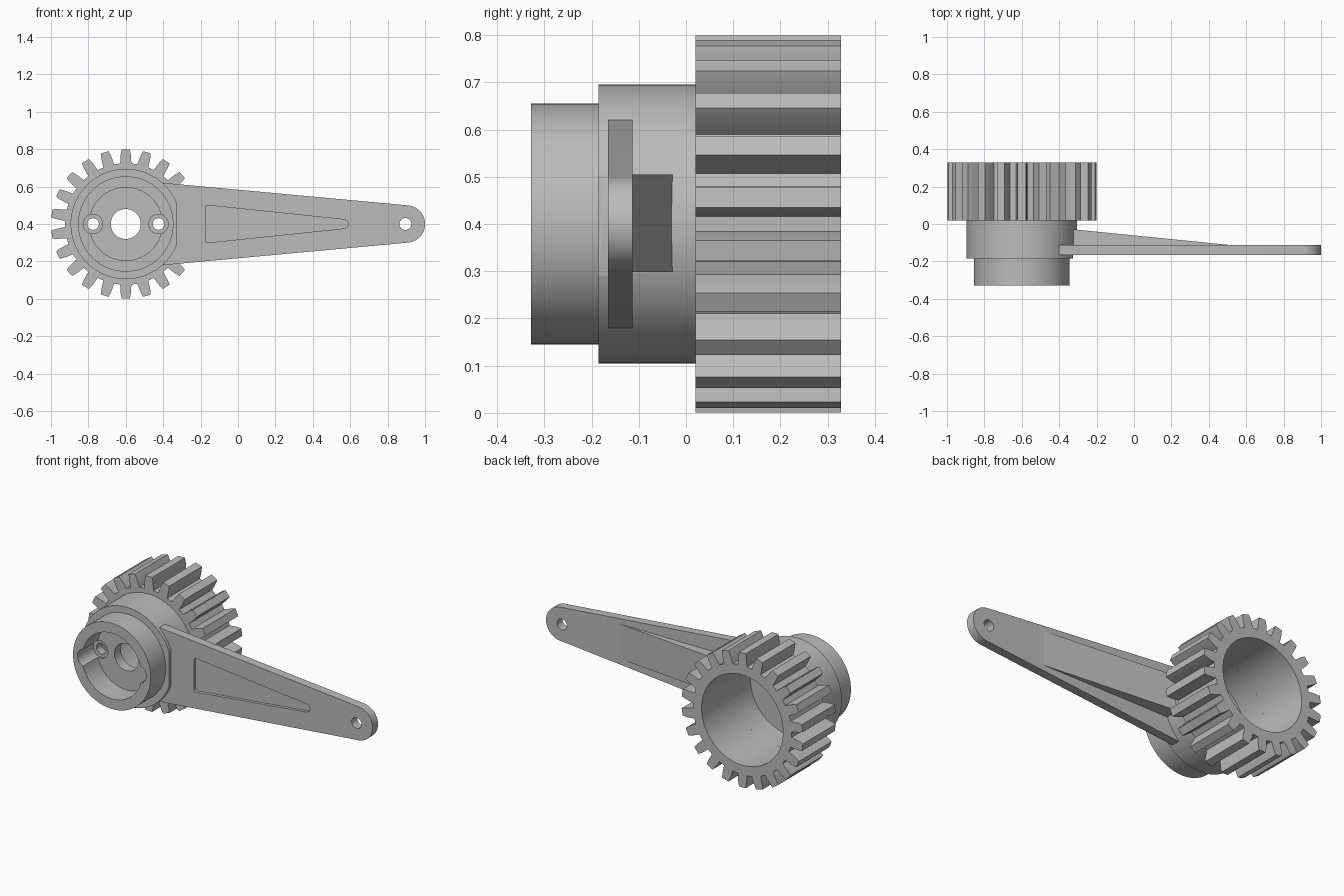
import bpy
import bmesh
from math import sin, cos, pi, radians

old = bpy.data.objects.get("Cube")
if old:
    bpy.data.objects.remove(old, do_unlink=True)

CX, CZ = -0.6, 0.4      # shaft axis, running along y
BORE = 0.268

grey = bpy.data.materials.new("plain_grey")
grey.use_nodes = True
grey.diffuse_color = (0.5, 0.5, 0.5, 1)
grey.node_tree.nodes["Principled BSDF"].inputs["Base Color"].default_value = (0.5, 0.5, 0.5, 1)


def finish(name, bm):
    bmesh.ops.recalc_face_normals(bm, faces=bm.faces)
    mesh = bpy.data.meshes.new(name)
    bm.to_mesh(mesh)
    bm.free()
    mesh.materials.append(grey)
    ob = bpy.data.objects.new(name, mesh)
    bpy.context.collection.objects.link(ob)
    return ob


def prism(name, points, y0, y1):
    """Extrude an (x, z) outline along y."""
    bm = bmesh.new()
    face = bm.faces.new([bm.verts.new((x, y0, z)) for x, z in points])
    new = bmesh.ops.extrude_face_region(bm, geom=[face])["geom"]
    bmesh.ops.translate(bm, vec=(0, y1 - y0, 0),
                        verts=[v for v in new if isinstance(v, bmesh.types.BMVert)])
    return finish(name, bm)


def arc(x, z, r, start=0, end=360, n=48):
    full = end - start == 360
    steps = n if full else n + 1
    return [(x + r * cos(radians(start + (end - start) * i / n)),
             z + r * sin(radians(start + (end - start) * i / n))) for i in range(steps)]


def tube(name, rings, closed=True):
    """Skin equal-length rings of (x, y, z) points, wrapping last to first."""
    bm = bmesh.new()
    loops = [[bm.verts.new(p) for p in ring] for ring in rings]
    for a, b in zip(loops, loops[1:] + loops[:1]):
        for i in range(len(a)):
            j = (i + 1) % len(a)
            bm.faces.new((a[i], a[j], b[j], b[i]))
    return finish(name, bm)


def boolean(ob, tool, operation="DIFFERENCE"):
    mod = ob.modifiers.new("cut", "BOOLEAN")
    mod.operation, mod.solver, mod.object = operation, "EXACT", tool
    bpy.context.view_layer.objects.active = ob
    bpy.ops.object.modifier_apply(modifier=mod.name)


def smooth(ob):
    bpy.ops.object.select_all(action="DESELECT")
    ob.select_set(True)
    bpy.context.view_layer.objects.active = ob
    bpy.ops.object.shade_smooth_by_angle(angle=radians(25))


# Gear ring: 22 teeth around a round bore
TEETH = 22
flank = [(0.325, 5.3), (0.345, 4.8), (0.375, 4.1), (0.4, 3.1)]
polar = []
for t in range(TEETH):
    mid = 90 + t * 360 / TEETH
    polar += [(r, mid - a) for r, a in flank] + [(r, mid + a) for r, a in reversed(flank)]


def ring(y, radius=None):
    return [(CX + (radius or r) * cos(radians(a)), y, CZ + (radius or r) * sin(radians(a)))
            for r, a in polar]


gear = tube("gear_ring", [ring(0.02), ring(0.328), ring(0.328, BORE), ring(0.02, BORE)])

# Stepped hub: front collar with recess, web with shaft hole, rear bore
profile = [(0.08, -0.19), (0.195, -0.19), (0.195, -0.328), (0.255, -0.328),
           (0.255, -0.185), (0.295, -0.185), (0.295, 0.02), (BORE, 0.02),
           (BORE, -0.13), (0.08, -0.13)]
hub = tube("hub", [[(x, y, z) for x, z in arc(CX, CZ, r, n=96)] for r, y in profile])

# Lever arm with rounded tip and a tapered stiffening rib behind it
arm = prism("lever_arm", [(-0.4, 0.18)] + arc(0.9, CZ, 0.1, -85, 85, 32) + [(-0.4, 0.62)],
            -0.165, -0.113)
bm = bmesh.new()
side = [(-0.36, -0.025), (-0.36, -0.14), (0.52, -0.14), (0.52, -0.113)]
low, high = [[bm.verts.new((x, y, z)) for x, y in side] for z in (0.298, 0.505)]
bm.faces.new(low)
bm.faces.new(high)
for i in range(4):
    j = (i + 1) % 4
    bm.faces.new((low[i], low[j], high[j], high[i]))
rib = finish("rib", bm)
boolean(arm, rib, "UNION")

# Cutters
arm_cuts = [
    prism("bore_cutter", arc(CX, CZ, BORE, n=96), -0.13, 0.4),
    prism("tip_hole_cutter", arc(0.895, CZ, 0.032, n=32), -0.3, 0.1),
    # shallow tapered pocket with rounded corners
    prism("pocket_cutter",
          arc(-0.16, 0.315, 0.015, 180, 264, 6) + arc(0.565, CZ, 0.024, -84, 84, 12)
          + arc(-0.16, 0.485, 0.015, 96, 180, 6), -0.2, -0.147),
]
hub_cuts = [prism("flat_cutter", [(-0.325, 0.2), (-0.2, 0.2), (-0.2, 0.6), (-0.325, 0.6)],
                  -0.184 - 0.02, -0.165)]
for sx in (-1, 1):
    x = CX + sx * 0.175
    hub_cuts.append(prism("counterbore_cutter", arc(x, CZ, 0.052, n=32), -0.4, -0.178))
    hole = prism("screw_hole_cutter", arc(x, CZ, 0.031, n=32), -0.4, 0)
    hub_cuts.append(hole)
    arm_cuts.append(hole)

for ob, cuts in ((arm, arm_cuts), (hub, hub_cuts)):
    for cutter in cuts:
        boolean(ob, cutter)
for helper in set(arm_cuts + hub_cuts + [rib]):
    bpy.data.objects.remove(helper, do_unlink=True)

for ob in (gear, hub, arm):
    smooth(ob)
